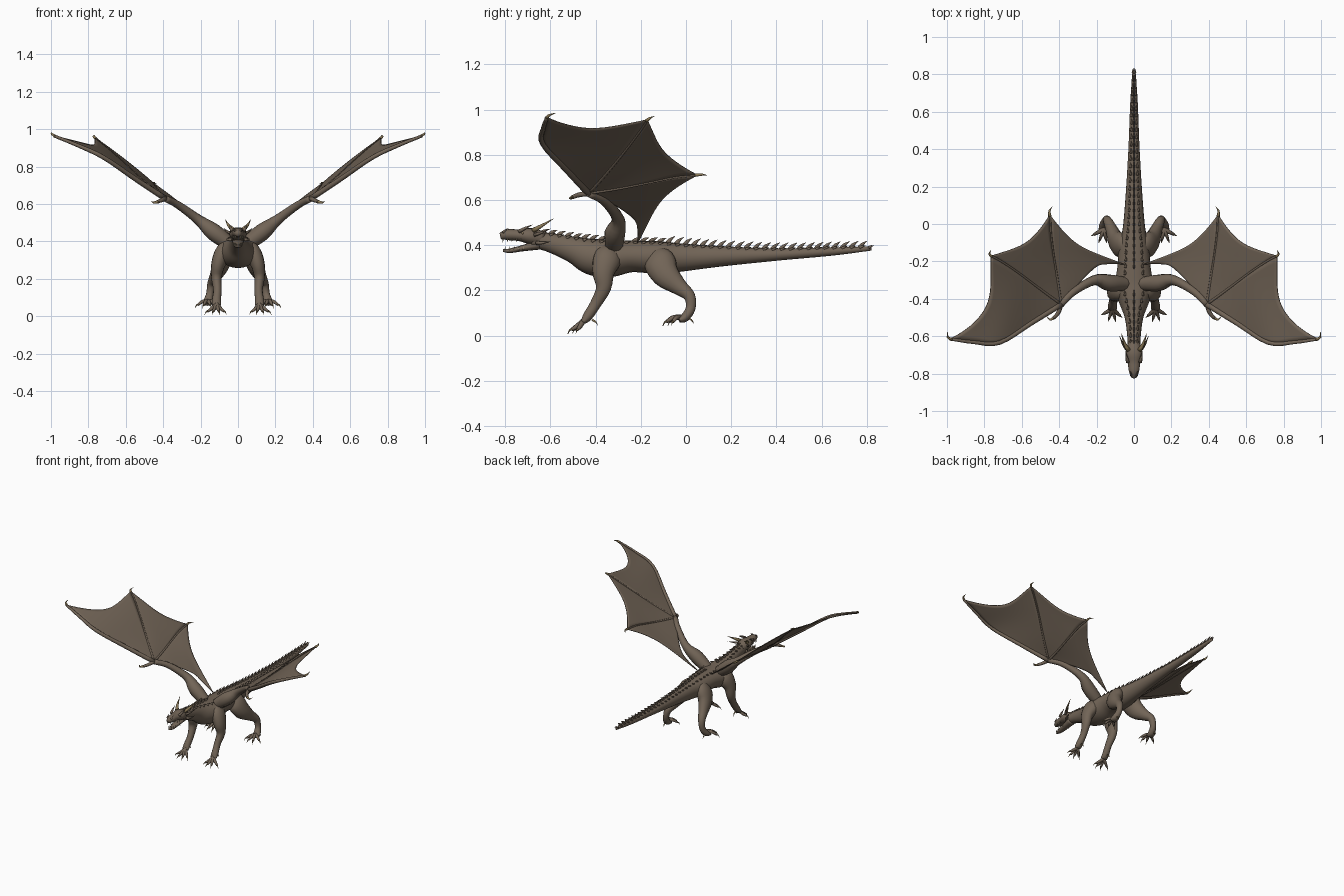
import bpy, bmesh, math
from mathutils import Vector

cube = bpy.data.objects.get("Cube")
if cube:
    bpy.data.objects.remove(cube)


def material(name, rgb):
    m = bpy.data.materials.new(name)
    m.use_nodes = True
    m.diffuse_color = (*rgb, 1)
    bsdf = m.node_tree.nodes["Principled BSDF"]
    bsdf.inputs["Base Color"].default_value = (*rgb, 1)
    bsdf.inputs["Roughness"].default_value = 0.8
    return m


HIDE = material("brown hide", (0.168, 0.129, 0.095))
HORN = material("horn", (0.27, 0.2, 0.1))
TOOTH = material("tooth", (0.36, 0.3, 0.21))


def spline(pts, steps):
    """Smooth path through points of any dimension."""
    pts = [Vector(p) for p in pts]
    ext = [2 * pts[0] - pts[1]] + pts + [2 * pts[-1] - pts[-2]]
    out = []
    for i in range(1, len(ext) - 2):
        a, b, c, d = ext[i - 1:i + 3]
        for k in range(steps):
            t = k / steps
            out.append(b + (c - a) * (t / 2) + (2 * a - 5 * b + 4 * c - d) * (t * t / 2)
                       + (3 * b - a - 3 * c + d) * (t ** 3 / 2))
    return out + [pts[-1]]


def finish(name, bm, mat=HIDE):
    for f in bm.faces:
        f.smooth = True
    me = bpy.data.meshes.new(name)
    bm.to_mesh(me)
    bm.free()
    me.materials.append(mat)
    ob = bpy.data.objects.new(name, me)
    bpy.context.collection.objects.link(ob)
    return ob


def finish_closed(name, bm, mat=HIDE):
    bmesh.ops.recalc_face_normals(bm, faces=bm.faces)
    finish(name, bm, mat)


def sweep(bm, pts, sides, steps):
    """Tube along points (x, y, z, half width, half height)."""
    path = spline(pts, steps)
    pos = [Vector(p[:3]) for p in path]
    main = (pos[-1] - pos[0]).normalized()
    ref = Vector((0, 0, 1)) if abs(main.x) > 0.6 else Vector((1, 0, 0))
    rings = []
    for i, p in enumerate(path):
        t = (pos[min(i + 1, len(pos) - 1)] - pos[max(i - 1, 0)]).normalized()
        u = (ref - t * ref.dot(t)).normalized()
        v = t.cross(u)
        w, h = max(p[3], 0.0008), max(p[4], 0.0008)
        rings.append([bm.verts.new(pos[i] + u * w * math.cos(a) + v * h * math.sin(a))
                      for a in (2 * math.pi * k / sides for k in range(sides))])
    for r, q in zip(rings, rings[1:]):
        for k in range(sides):
            j = (k + 1) % sides
            bm.faces.new((r[k], r[j], q[j], q[k]))
    bm.faces.new(rings[0][::-1])
    bm.faces.new(rings[-1])


def loft(name, pts, sides=12, steps=4):
    bm = bmesh.new()
    sweep(bm, pts, sides, steps)
    finish_closed(name, bm)


def spike(bm, base, mid, tip, r, flat=1.0):
    sweep(bm, [(*base, r * flat, r), (*mid, r * flat * 0.65, r * 0.65), (*tip, 0, 0)], 6, 2)


# Body, neck and tail in one sweep
body = [(0, -.68, .425, .035, .035), (0, -.6, .41, .036, .042), (0, -.5, .38, .05, .058),
        (0, -.42, .35, .08, .08), (0, -.34, .34, .105, .082), (0, -.24, .35, .09, .07),
        (0, -.12, .345, .08, .072), (0, -.02, .345, .06, .062), (0, .15, .35, .045, .045),
        (0, .4, .358, .03, .027), (0, .65, .372, .02, .018), (0, .82, .385, .008, .009)]
loft("body", body, sides=20, steps=6)

# Back spines, with two rows of small scales beside them
spines, scales = bmesh.new(), bmesh.new()
next_y = -0.64
for p in spline(body, 40):
    if p.y < next_y:
        continue
    next_y = p.y + 0.036
    top = p.z + p[4]
    rise = .015 if p.y < -.1 else .026
    if not -0.38 < p.y < -0.24 and p.y < .8:
        spike(spines, (0, p.y, top - .008), (0, p.y + .012, top + rise * .4),
              (0, p.y + .034, top + rise), .014, .45)
    for s in (1, -1):
        x, z = s * p[3] * .5, p.z + p[4] * .86
        spike(scales, (x, p.y, z - .004), (x, p.y + .012, z + .003),
              (x * 1.1, p.y + .026, z + .006), .008)
finish_closed("back_spines", spines)
finish_closed("back_scales", scales)

# Head with open jaw
loft("skull", [(0, -.63, .425, .03, .034), (0, -.69, .44, .046, .036), (0, -.74, .444, .034, .026),
               (0, -.79, .446, .027, .024), (0, -.822, .44, .013, .014)], sides=16)
loft("lower_jaw", [(0, -.65, .402, .032, .022), (0, -.72, .387, .026, .014),
                   (0, -.78, .375, .018, .01), (0, -.81, .376, .007, .006)])
horns, frill, teeth = bmesh.new(), bmesh.new(), bmesh.new()
for s in (1, -1):
    spike(horns, (s * .03, -.675, .465), (s * .05, -.64, .485), (s * .068, -.585, .518), .013)
    spike(frill, (s * .04, -.67, .445), (s * .06, -.64, .455), (s * .077, -.6, .472), .009)
    spike(frill, (s * .036, -.66, .41), (s * .055, -.635, .41), (s * .062, -.6, .415), .01)
    spike(frill, (s * .033, -.74, .46), (s * .04, -.71, .476), (s * .045, -.68, .49), .01)
    spike(frill, (s * .015, -.81, .455), (s * .017, -.8, .466), (s * .019, -.785, .475), .007)
    for i in range(5):
        y = -.81 + i * .02
        x = s * (.012 + i * .004)
        spike(teeth, (x, y, .43), (x, y, .42), (x, y, .41), .003)
        spike(teeth, (x * .9, y + .01, .378), (x * .9, y + .01, .387), (x * .9, y + .01, .395), .003)
    eye = bmesh.new()
    bmesh.ops.create_uvsphere(eye, u_segments=10, v_segments=6, radius=.005)
    bmesh.ops.translate(eye, verts=eye.verts, vec=(s * .035, -.722, .452))
    finish("left_eye" if s > 0 else "right_eye", eye, HORN)
finish_closed("horns", horns, HORN)
finish_closed("head_frill", frill)
finish_closed("teeth", teeth, TOOTH)

# Legs, toes and claws
claws = bmesh.new()
front = [(.035, -.32, .39, .02, .03), (.075, -.345, .345, .045, .062), (.105, -.365, .28, .038, .05),
         (.115, -.365, .21, .028, .034), (.11, -.4, .14, .022, .025), (.115, -.435, .085, .024, .022),
         (.115, -.455, .06, .024, .012)]
hind = [(.03, -.15, .375, .02, .03), (.065, -.12, .33, .045, .07), (.095, -.09, .27, .044, .062),
        (.12, -.03, .215, .032, .038), (.14, .015, .175, .024, .026), (.15, .02, .12, .02, .022),
        (.16, -.005, .08, .026, .02), (.163, -.03, .068, .026, .012)]
for s, side in ((1, "left"), (-1, "right")):
    for part, leg, ground, reach in (("front", front, .02, .05), ("hind", hind, .055, .055)):
        loft(f"{side}_{part}_leg", [(s * p[0], *p[1:]) for p in leg], sides=14)
        fx, fy, fz = leg[-1][:3]
        for i, a in enumerate((-.85, -.25, .35, 1.1)):
            dx, dy = math.sin(a), -math.cos(a)
            at = lambda r, z: (s * (fx + dx * r), fy + dy * r, z)
            loft(f"{side}_{part}_toe_{i + 1}",
                 [(*at(-.01, fz + .012), .011, .012), (*at(reach * .5, ground + .024), .01, .011),
                  (*at(reach + .004, ground + .006), .006, .007)], sides=8, steps=3)
            spike(claws, at(reach, ground + .008), at(reach + .012, ground + .004),
                  at(reach + .021, ground - .012), .0055)
        spike(claws, (s * fx, fy + .04, fz + .01), (s * fx, fy + .055, fz),
              (s * fx, fy + .065, fz - .015), .006)

# Wings: arm, three fingers, thumb and scalloped membranes
wrist = (.39, -.43, .63)
arm = [(.03, -.32, .375), (.13, -.315, .45), (.21, -.3, .515), (.32, -.36, .595), wrist]
finger1 = [wrist, (.55, -.53, .735), (.72, -.635, .85), (.86, -.632, .915), (.985, -.615, .965)]
finger2 = [wrist, (.5, -.35, .72), (.62, -.26, .83), (.71, -.2, .91), (.765, -.17, .955)]
finger3 = [wrist, (.41, -.3, .65), (.43, -.17, .675), (.445, -.05, .7), (.45, .05, .71)]
root = [wrist, (.31, -.335, .59), (.21, -.235, .52), (.15, -.215, .47), (.05, -.215, .405)]


def membrane(name, s, a, b, scallop, sag):
    """Skin stretched between two finger paths that share the wrist."""
    n, bm = 16, bmesh.new()
    pa, pb = spline(a, 16), spline(b, 16)
    last = len(pa) - 1
    grid = []
    for i in range(n + 1):
        row, u = [], i / n
        for j in range(n + 1):
            t = (j + .02) / (n + .02) * (1 - scallop * 4 * u * (1 - u))
            k = min(int(t * last), last - 1)
            f = t * last - k
            p = pa[k].lerp(pa[k + 1], f).lerp(pb[k].lerp(pb[k + 1], f), u)
            p.z += sag * 4 * u * (1 - u) * t
            row.append(bm.verts.new((s * p.x, p.y, p.z)))
        grid.append(row)
    for i in range(n):
        for j in range(n):
            bm.faces.new((grid[i][j], grid[i + 1][j], grid[i + 1][j + 1], grid[i][j + 1]))
    bm.normal_update()
    if sum(f.normal.z for f in bm.faces) < 0:
        bmesh.ops.reverse_faces(bm, faces=bm.faces)
    mod = finish(name, bm).modifiers.new("thickness", "SOLIDIFY")
    mod.thickness, mod.offset = .005, 0


def bone(name, s, path, radii):
    loft(name, [(s * p[0], p[1], p[2], r, r) for p, r in zip(path, radii)], sides=10)


for s, side in ((1, "left"), (-1, "right")):
    bone(f"{side}_wing_arm", s, arm, (.035, .046, .028, .021, .018))
    bone(f"{side}_wing_first_finger", s, finger1, (.016, .014, .012, .01, .008))
    for label, path in (("second", finger2), ("third", finger3)):
        bone(f"{side}_wing_{label}_finger", s, path, (.008, .007, .006, .006, .006))
    bone(f"{side}_wing_thumb", s, [wrist, (.405, -.475, .622), (.43, -.503, .612)],
         (.013, .011, .009))
    membrane(f"{side}_outer_membrane", s, finger1, finger2, .26, .008)
    membrane(f"{side}_middle_membrane", s, finger2, finger3, .18, .012)
    membrane(f"{side}_inner_membrane", s, finger3, root, .18, .01)
    for base, mid, tip in (((.425, -.5, .613), (.45, -.512, .608), (.465, -.495, .615)),
                           ((.975, -.617, .962), (.996, -.605, .975), (.997, -.575, .985)),
                           ((.76, -.175, .95), (.773, -.16, .962), (.765, -.14, .97)),
                           ((.45, .04, .71), (.452, .07, .712), (.435, .095, .708))):
        spike(claws, *[(s * p[0], p[1], p[2]) for p in (base, mid, tip)], .009)
finish_closed("claws", claws, HORN)
